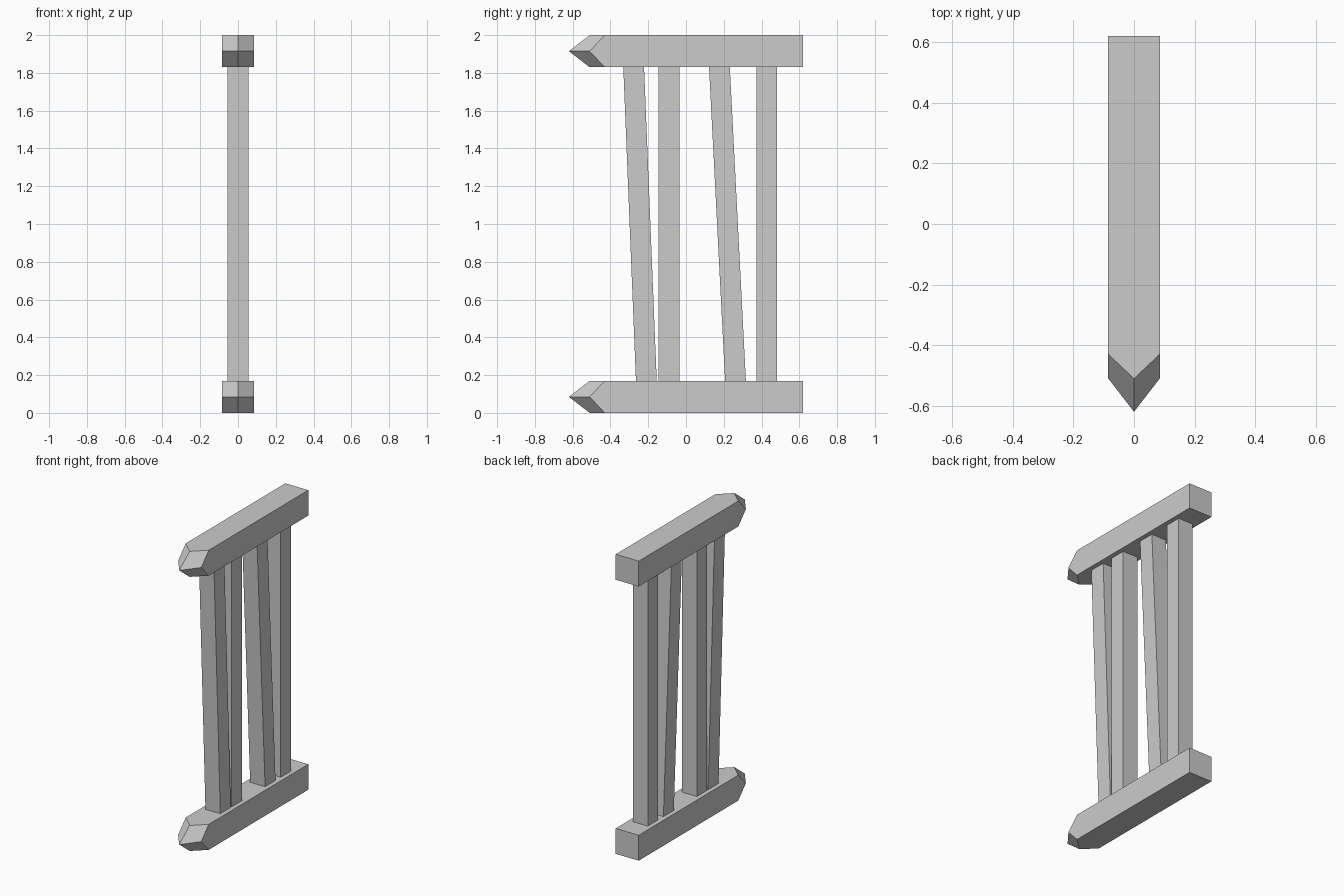
import bpy
import bmesh

cube = bpy.data.objects.get("Cube")
if cube:
    bpy.data.objects.remove(cube, do_unlink=True)

GREY = (0.6, 0.6, 0.6, 1.0)
mat = bpy.data.materials.new("plain_grey")
mat.use_nodes = True
mat.diffuse_color = GREY
mat.node_tree.nodes["Principled BSDF"].inputs["Base Color"].default_value = GREY

HALF = 0.085           # half thickness of a rail
POST = 0.055           # half thickness of a post
BACK = 0.62            # rear end of the rails
TIP, SHOULDER, CORNER = -0.62, -0.51, -0.43


def finish(name, bm):
    bmesh.ops.recalc_face_normals(bm, faces=bm.faces)
    mesh = bpy.data.meshes.new(name)
    bm.to_mesh(mesh)
    bm.free()
    mesh.materials.append(mat)
    obj = bpy.data.objects.new(name, mesh)
    bpy.context.collection.objects.link(obj)


def rail(name, z):
    """Square beam whose front end is drawn out to a four-faced point."""
    bm = bmesh.new()
    ring = [(1, 1), (0, 1), (-1, 1), (-1, 0), (-1, -1), (0, -1), (1, -1), (1, 0)]
    front = [bm.verts.new((x * HALF, CORNER if x and s else SHOULDER, z + s * HALF))
             for x, s in ring]
    back = [bm.verts.new((x * HALF, BACK, z + s * HALF)) for x, s in ring[::2]]
    tip = bm.verts.new((0, TIP, z))
    bm.faces.new(back)
    for i in range(4):
        a, j = 2 * i, (2 * i + 2) % 8
        bm.faces.new((front[a], front[a + 1], front[j], back[(i + 1) % 4], back[i]))
        bm.faces.new((front[a], front[a + 1], tip, front[a - 1]))
    finish(name, bm)


def post(name, y_bottom, y_top):
    """Square post between the rails, sheared when its ends differ in y."""
    bm = bmesh.new()
    bmesh.ops.create_cube(bm, size=2)
    for v in bm.verts:
        y = y_top if v.co.z > 0 else y_bottom
        v.co = (v.co.x * POST, y + v.co.y * POST, 1 + v.co.z * (1 - 2 * HALF))
    finish(name, bm)


# Rails
rail("bottom_rail", HALF)
rail("top_rail", 2 - HALF)

# Posts, front to back
post("front_slanted_post", -0.21, -0.277)
post("front_upright_post", -0.09, -0.09)
post("rear_slanted_post", 0.262, 0.177)
post("rear_upright_post", 0.427, 0.427)
